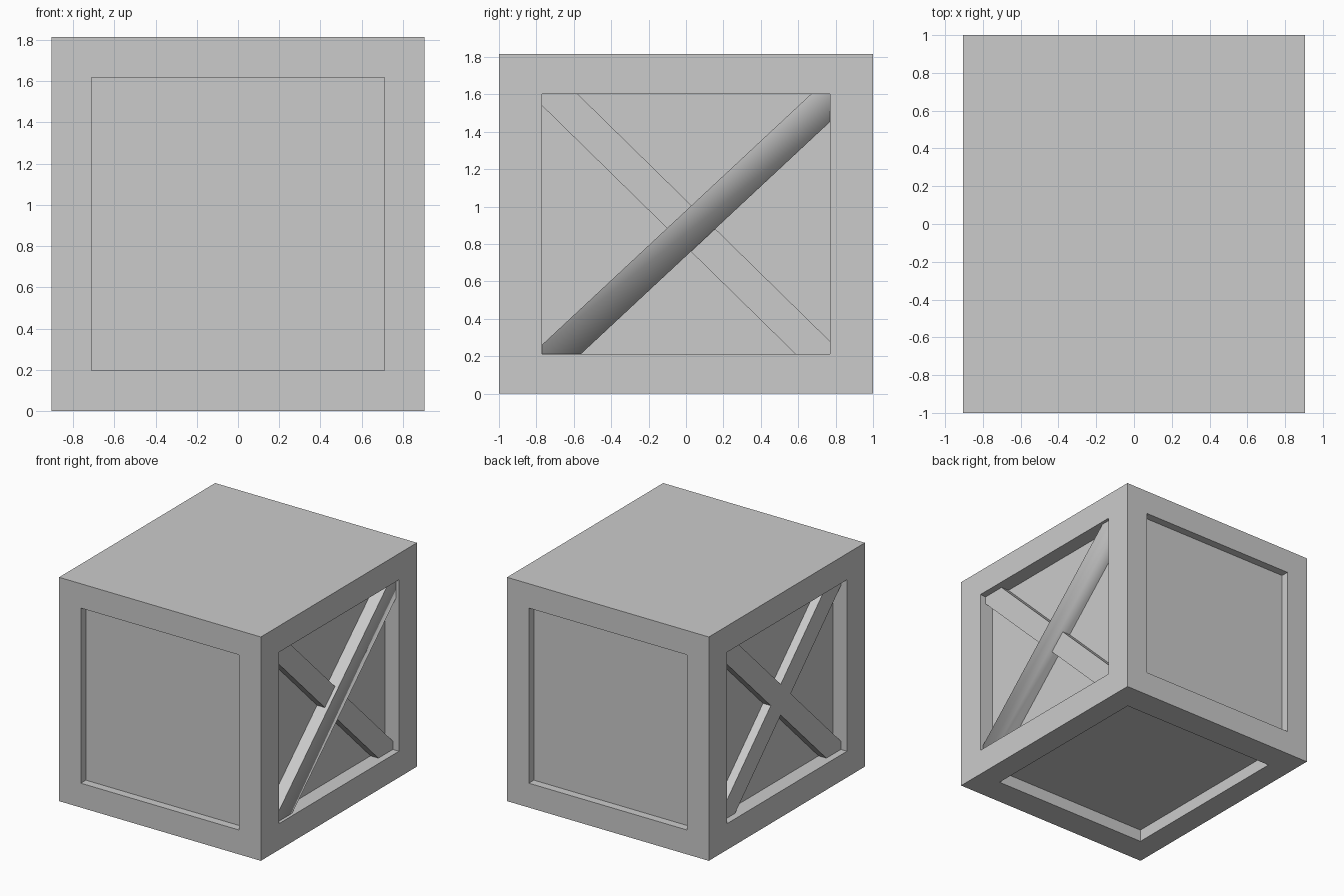
import bpy, bmesh
from math import atan2, pi
from mathutils import Matrix, Vector

if "Cube" in bpy.data.objects:
    bpy.data.objects.remove(bpy.data.objects["Cube"])

HX, HY, H = 0.905, 1.0, 1.815      # half width, half depth, height
PANEL_X = HX - 0.125               # recessed side panel plane


def link(name, bm):
    mesh = bpy.data.meshes.new(name)
    bm.to_mesh(mesh)
    bm.free()
    ob = bpy.data.objects.new(name, mesh)
    bpy.context.collection.objects.link(ob)
    return ob


# Crate body: box whose sides and bottom have sunken panels, with a plain lid
bm = bmesh.new()
bmesh.ops.create_cube(bm, size=1, matrix=Matrix.Translation((0, 0, H / 2))
                      @ Matrix.Diagonal((2 * HX, 2 * HY, H, 1)))
bmesh.ops.recalc_face_normals(bm, faces=bm.faces)
for face in list(bm.faces):
    n = face.normal.copy()
    if n.z > 0.5:
        continue
    c = face.calc_center_median()
    if abs(n.x) > 0.5:
        half, depth = Vector((HX, 0.77, 0.695)), 0.125
    elif abs(n.y) > 0.5:
        half, depth = Vector((0.71, HY, 0.71)), 0.065
    else:
        half, depth = Vector((0.71, 0.77, H / 2)), 0.10
    scale = Vector((half.x / HX, half.y / HY, half.z / (H / 2)))
    inner = bmesh.ops.extrude_discrete_faces(bm, faces=[face])["faces"][0]
    for v in inner.verts:
        v.co = c + (v.co - c) * scale
    floor = bmesh.ops.extrude_discrete_faces(bm, faces=[inner])["faces"][0]
    for v in floor.verts:
        v.co -= n * depth
link("crate_body", bm)


# Diagonal braces: planks whose ends are buried in the frame
def brace(name, side, slope, zc, outer, soft=False):
    inner = PANEL_X - 0.02
    bm = bmesh.new()
    bmesh.ops.create_cube(bm, size=1, matrix=Matrix.Diagonal((outer - inner, 2.16, 0.178, 1)))
    if soft:
        # rounded-looking shading along the lower outer edge and low end
        for f in bm.faces:
            f.smooth = True
        for e in bm.edges:
            lower = all(v.co.x > 0 and v.co.z < 0 for v in e.verts)
            end = all(v.co.x > 0 and v.co.y < 0 for v in e.verts)
            e.smooth = lower or end
    bm.transform(Matrix.Translation((side * (inner + outer) / 2, 0, zc))
                 @ Matrix.Rotation(atan2(slope, 1), 4, 'X')
                 @ (Matrix.Identity(4) if side > 0 else Matrix.Rotation(pi, 4, 'Z')))
    link(name, bm)


brace("right_falling_brace", 1, -0.98, 0.91, 0.85)
brace("right_rising_brace", 1, 0.932, 0.857, 0.88, soft=True)
brace("left_falling_brace", -1, -0.98, 0.91, 0.85)
brace("left_rising_brace", -1, 0.98, 0.91, 0.85)
